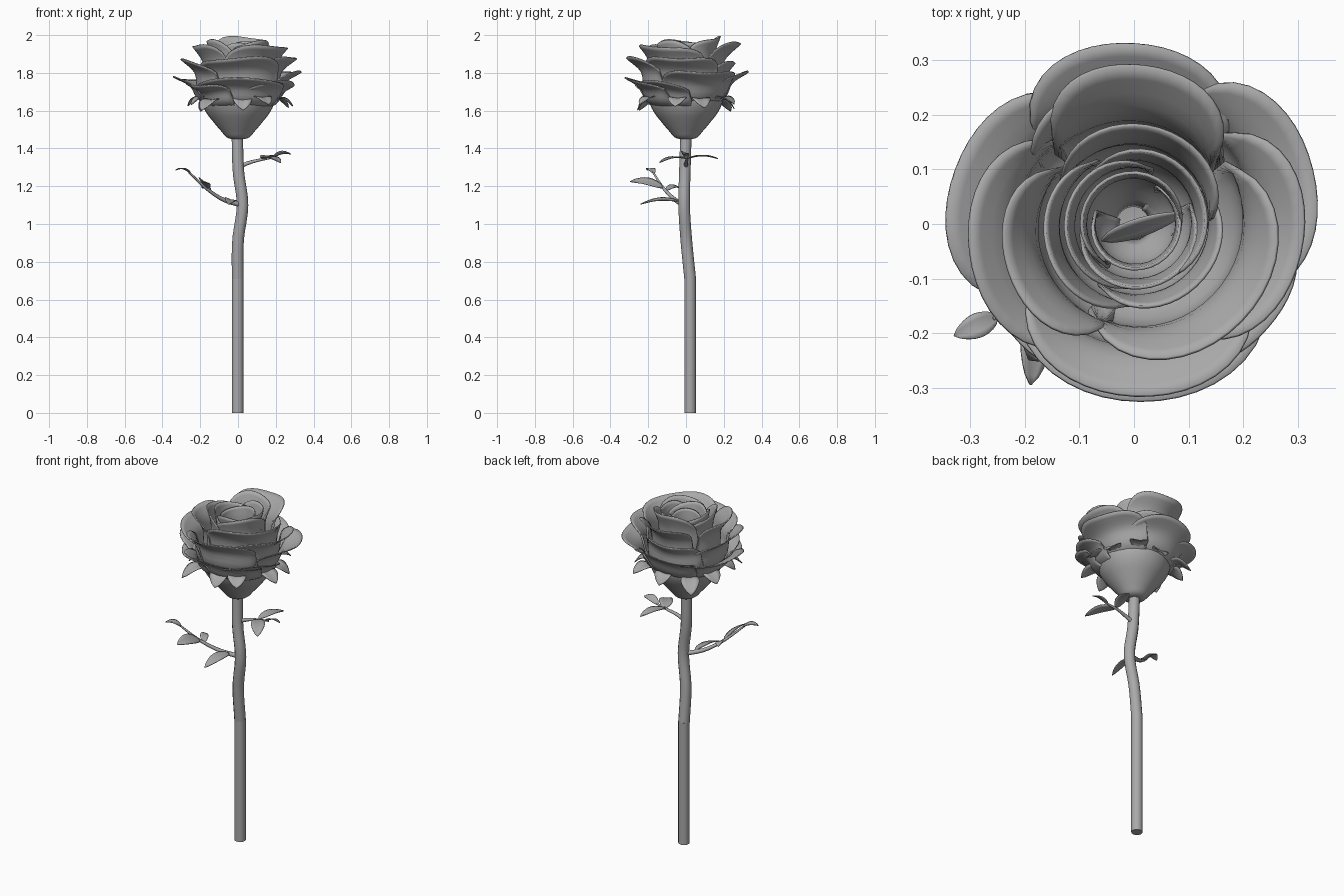
import bpy, bmesh
from math import sin, cos, pi, radians
from mathutils import Matrix, Vector

cube = bpy.data.objects.get("Cube")
if cube:
    bpy.data.objects.remove(cube, do_unlink=True)

# Single material
grey = bpy.data.materials.new("plain_grey")
grey.use_nodes = True
colour = (0.4, 0.4, 0.4, 1)
grey.diffuse_color = colour
for node in grey.node_tree.nodes:
    if node.type == 'BSDF_PRINCIPLED':
        node.inputs["Base Color"].default_value = colour
        node.inputs["Roughness"].default_value = 0.8


def finish(obj):
    obj.data.materials.append(grey)
    bpy.ops.object.select_all(action='DESELECT')
    obj.select_set(True)
    bpy.context.view_layer.objects.active = obj
    bpy.ops.object.shade_smooth_by_angle(angle=radians(50))


def sheet(name, point, nu, nv, thickness=0, wrap=False):
    """Surface from point(s, t), with s and t running from 0 to 1."""
    bm = bmesh.new()
    rows = [[bm.verts.new(point(i / nu, j / nv)) for j in range(nv + 1)]
            for i in range(nu if wrap else nu + 1)]
    for i in range(nu):
        a, b = rows[i], rows[(i + 1) % len(rows)]
        for j in range(nv):
            bm.faces.new((a[j], b[j], b[j + 1], a[j + 1]))
    bmesh.ops.remove_doubles(bm, verts=bm.verts, dist=0.0002)
    bmesh.ops.recalc_face_normals(bm, faces=bm.faces)
    mesh = bpy.data.meshes.new(name)
    bm.to_mesh(mesh)
    bm.free()
    obj = bpy.data.objects.new(name, mesh)
    bpy.context.collection.objects.link(obj)
    if thickness:
        mod = obj.modifiers.new("thickness", 'SOLIDIFY')
        mod.thickness = thickness
        mod.offset = 0
    finish(obj)


def spline(points, t):
    """Smooth interpolation through a short list of points."""
    pts = [Vector(p) for p in points]
    x = min(max(t, 0), 1) * (len(pts) - 1)
    i = min(int(x), len(pts) - 2)
    f = x - i
    p1, p2 = pts[i], pts[i + 1]
    p0 = pts[i - 1] if i else p1 * 2 - p2
    p3 = pts[i + 2] if i + 2 < len(pts) else p2 * 2 - p1
    return 0.5 * (2 * p1 + (p2 - p0) * f + (2 * p0 - 5 * p1 + 4 * p2 - p3) * f ** 2
                  + (3 * p1 - p0 - 3 * p2 + p3) * f ** 3)


def tube(name, points, r0, r1, steps, sides=12):
    """Closed tapering tube along a path."""
    def point(s, t):
        k = min(max((t * (steps + 2) - 1) / steps, 0), 1)
        centre = spline(points, k)
        d = (spline(points, min(k + .02, 1)) - spline(points, max(k - .02, 0))).normalized()
        side = d.cross(Vector((0, 1, 0))).normalized()
        up = side.cross(d)
        r = 0 if t in (0, 1) else r0 + (r1 - r0) * k
        return centre + (side * cos(s * 2 * pi) + up * sin(s * 2 * pi)) * r
    sheet(name, point, sides, steps + 2, wrap=True)


def leaf(name, base, tip, width, arch=0.015, roll=0, bulge=0.85):
    """Leaf with a folded midrib, an arched length and a sideways roll."""
    base, tip = Vector(base), Vector(tip)
    along = (tip - base).normalized()
    side = Matrix.Rotation(radians(roll), 3, along) @ along.cross(Vector((0, 0, 1))).normalized()

    def point(s, t):
        u = 2 * s - 1
        full = sin(pi * t ** bulge) if 0 < t < 1 else 0
        half = width / 2 * (0.04 + 0.96 * full ** 0.7)
        lift = arch * sin(pi * t) + 0.15 * half * abs(u)
        return base.lerp(tip, t) + side * u * half + Vector((0, 0, lift))
    sheet(name, point, 4, 10, 0.004)


def petal(name, flare, angle, half, belly, lip, z0, z1, twist=0.05, wave=0.01):
    """Cupped petal: a swept profile with a rounded, flaring lip."""
    h = z1 - z0
    profile = [(belly * .4, z0, 0), (belly, z0 + .3 * h, 0),
               (belly + flare * (lip - belly), z0 + .72 * h, 0), (lip, z1, 0)]

    def point(s, t):
        u = 2 * s - 1
        reach = t * (0.42 + 0.58 * max(0, 1 - abs(u) ** 3) ** 0.5)
        r, z, _ = spline(profile, reach)
        r *= 1 + twist * u
        z += wave * reach * sin(4 * u + angle)
        a = radians(angle + half * u)
        return (r * cos(a), r * sin(a), z)
    sheet(name, point, 22, 12, 0.006)


# Stem: straight lower length, gently bent neck
tube("stem", [(-.002, .022, 0), (-.002, .022, .35), (-.002, .022, .72)], .031, .031, 4)
tube("stem_neck", [(-.002, .022, .71), (0, .002, .91), (.024, -.01, 1.1),
                   (.002, -.006, 1.28), (-.004, 0, 1.48)], .031, .03, 18)

# Side branches
tube("right_branch", [(.02, -.01, 1.1), (-.08, -.06, 1.13), (-.17, -.12, 1.19),
                      (-.26, -.175, 1.275)], .014, .005, 10, 8)
tube("left_branch", [(0, 0, 1.3), (.06, 0, 1.325), (.12, .005, 1.34), (.2, 0, 1.355)],
     .012, .005, 8, 8)

# Leaves on the branches
leaf("right_tip_leaf", (-.25, -.17, 1.268), (-.33, -.205, 1.285), .045)
leaf("right_front_leaf", (-.165, -.12, 1.19), (-.19, -.295, 1.225), .07, roll=-30)
leaf("right_low_leaf", (-.03, -.04, 1.12), (-.05, -.24, 1.105), .06, roll=-15)
leaf("right_back_leaf", (-.15, -.11, 1.175), (-.19, -.03, 1.19), .045, roll=20)
leaf("left_tip_leaf", (.18, 0, 1.35), (.28, -.01, 1.37), .045, roll=-20)
leaf("left_front_leaf", (.13, .005, 1.345), (.225, -.14, 1.325), .075)
leaf("left_back_leaf", (.13, .005, 1.345), (.18, .17, 1.345), .06)

# Calyx cup under the bloom
cup = [(0, 1.45, 0), (.054, 1.455, 0), (.088, 1.49, 0), (.132, 1.542, 0),
       (.172, 1.595, 0), (.195, 1.652, 0), (.17, 1.665, 0), (0, 1.63, 0)]


def cup_point(s, t):
    r, z, _ = spline(cup, t)
    return (r * cos(s * 2 * pi), r * sin(s * 2 * pi), z)


sheet("calyx", cup_point, 28, 21, wrap=True)

# Rounded sepals drooping around the cup rim
for i in range(10):
    a = radians(20 + 36 * i + 5 * sin(3 * i))
    out = Vector((cos(a), sin(a), 0))
    length = .285 + .03 * sin(2.4 * i)
    leaf(f"sepal_{i + 1}", out * .175 + Vector((0, 0, 1.645)),
         out * length + Vector((0, 0, 1.615 + .02 * sin(1.7 * i))), .1, .03, bulge=1.1)

# Petals: flare, then angle, half width, belly radius, lip radius, base height, lip height
rings = {
    "outer_petal": (.35, [(90, 50, .2, .33, 1.6, 1.8), (163, 52, .2, .342, 1.6, 1.775),
                          (17, 52, .2, .342, 1.6, 1.81), (272, 68, .2, .325, 1.59, 1.765),
                          (218, 46, .19, .3, 1.59, 1.74), (322, 46, .19, .31, 1.59, 1.75)]),
    "middle_petal": (.25, [(190, 58, .205, .305, 1.62, 1.865), (270, 62, .21, .315, 1.62, 1.88),
                           (350, 58, .2, .31, 1.62, 1.885), (92, 58, .2, .26, 1.62, 1.86)]),
    "upper_petal": (.22, [(86, 52, .175, .29, 1.63, 1.965), (318, 76, .185, .265, 1.63, 1.945),
                          (200, 58, .17, .245, 1.63, 1.95)]),
    "inner_petal": (.22, [(75, 78, .14, .18, 1.65, 1.99), (195, 76, .135, .165, 1.65, 1.97),
                          (315, 76, .13, .16, 1.65, 1.965)]),
    "heart_petal": (.22, [(30, 100, .112, .135, 1.68, 1.97), (170, 100, .107, .125, 1.68, 1.96),
                          (285, 95, .1, .118, 1.68, 1.95)]),
    "core_petal": (.22, [(110, 130, .085, .095, 1.7, 1.94), (290, 130, .075, .083, 1.7, 1.92)]),
}
for ring, (flare, petals) in rings.items():
    for i, spec in enumerate(petals):
        petal(f"{ring}_{i + 1}", flare, *spec)

# Thin folded bud leaf across the hollow centre
leaf("bud_petal", (-.06, -.03, 1.84), (.09, .02, 1.86), .05, roll=50)
